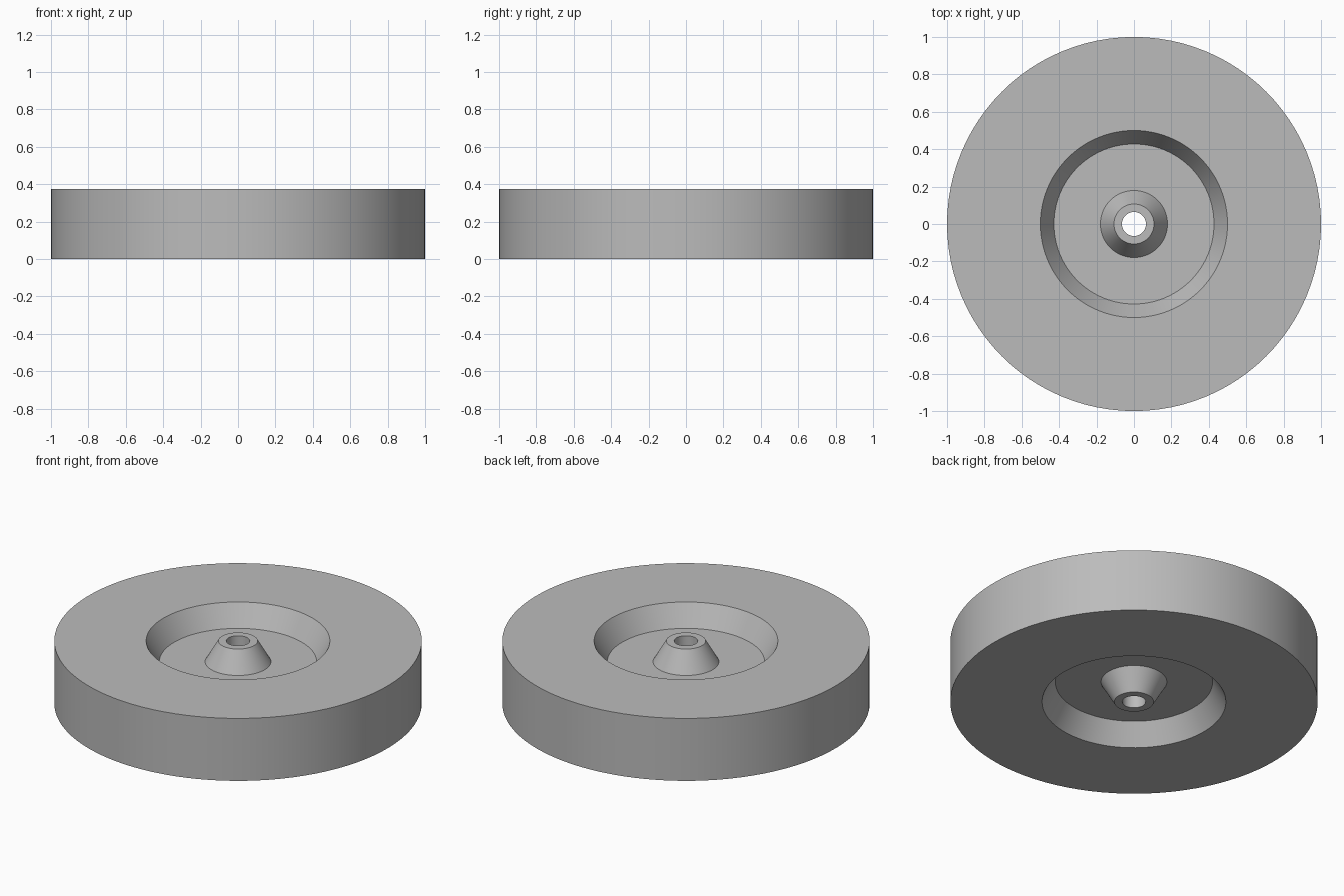
import bpy
import bmesh
import math

cube = bpy.data.objects.get("Cube")
if cube:
    bpy.data.objects.remove(cube, do_unlink=True)

SEGMENTS = 96
HEIGHT = 0.375
DEPTH = 0.125                                   # recess depth on each face
SLOPE = DEPTH * math.tan(math.radians(30))      # inward run of the sloped walls
OUTER, RECESS, HUB, BORE = 1.0, 0.5, 0.107, 0.064

# Flat grey material
grey = bpy.data.materials.new("plain grey")
grey.use_nodes = True
colour = (0.5, 0.5, 0.5, 1)
grey.diffuse_color = colour
grey.node_tree.nodes["Principled BSDF"].inputs["Base Color"].default_value = colour

# Upper half of the section, from bore to rim, then mirrored for the underside
upper = [
    (BORE, HEIGHT),
    (HUB, HEIGHT),
    (HUB + SLOPE, HEIGHT - DEPTH),
    (RECESS - SLOPE, HEIGHT - DEPTH),
    (RECESS, HEIGHT),
    (OUTER, HEIGHT),
]
section = upper + [(r, HEIGHT - z) for r, z in reversed(upper)]

# Wheel disc: revolve the closed section around the vertical axis
bm = bmesh.new()
verts = [bm.verts.new((r, 0, z)) for r, z in section]
edges = [bm.edges.new((v, verts[i - 1])) for i, v in enumerate(verts)]
bmesh.ops.spin(bm, geom=verts + edges, cent=(0, 0, 0), axis=(0, 0, 1),
               angle=math.tau, steps=SEGMENTS, use_merge=True)
bmesh.ops.remove_doubles(bm, verts=bm.verts, dist=0.0001)
bmesh.ops.recalc_face_normals(bm, faces=bm.faces)
mesh = bpy.data.meshes.new("wheel_disc")
bm.to_mesh(mesh)
bm.free()
mesh.materials.append(grey)

wheel = bpy.data.objects.new("wheel_disc", mesh)
bpy.context.collection.objects.link(wheel)
bpy.context.view_layer.objects.active = wheel
wheel.select_set(True)
bpy.ops.object.shade_smooth_by_angle(angle=math.radians(25))
